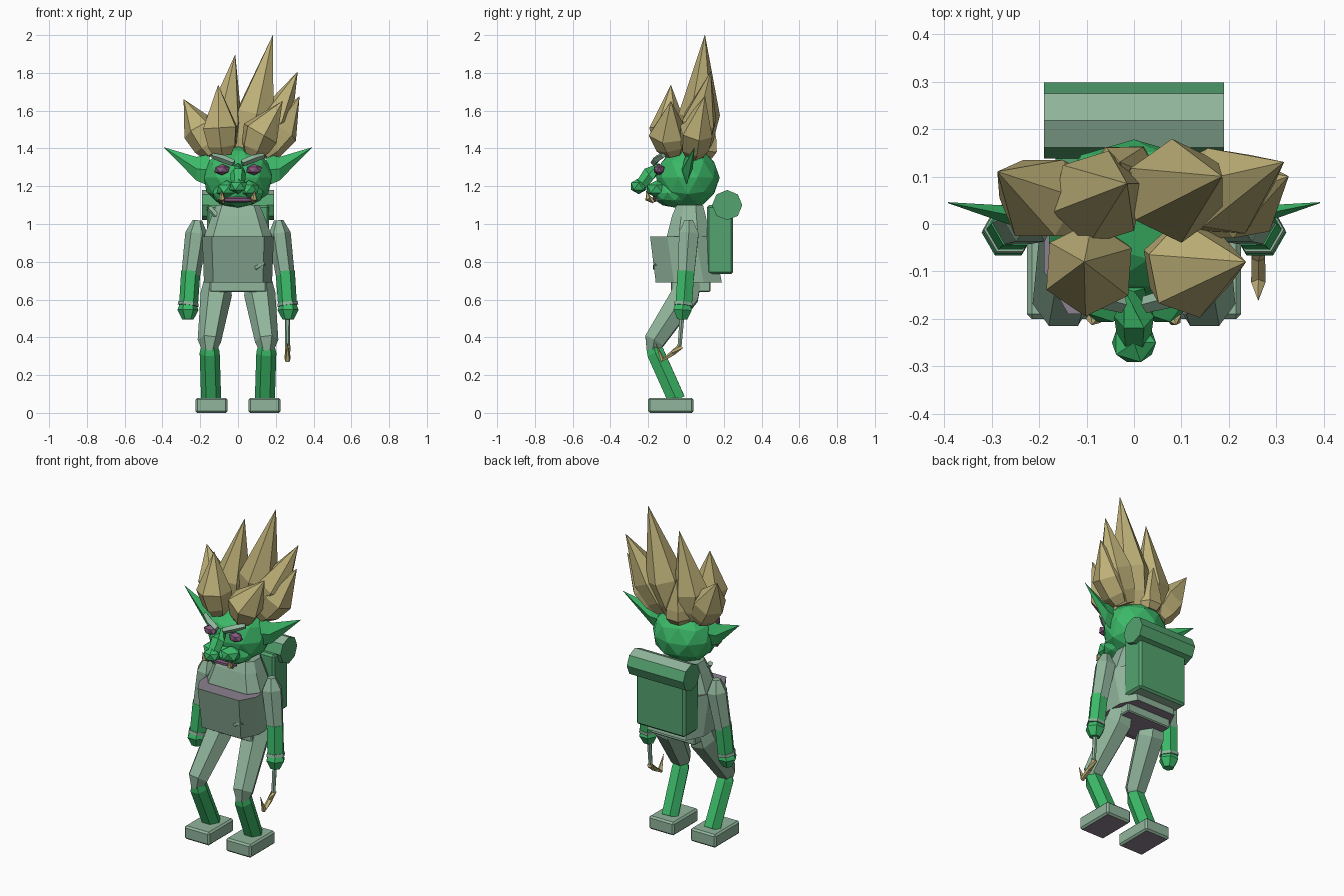
import bpy, bmesh, math
from mathutils import Vector, Matrix

if "Cube" in bpy.data.objects:
    bpy.data.objects.remove(bpy.data.objects["Cube"])


def material(name, col):
    m = bpy.data.materials.new(name)
    m.diffuse_color = (*col, 1)
    m.use_nodes = True
    m.node_tree.nodes["Principled BSDF"].inputs["Base Color"].default_value = m.diffuse_color
    return m


SKIN = material("skin green", (0.045, 0.49, 0.14))
CLOTH = material("cloth sage", (0.28, 0.46, 0.33))
APRON = material("apron sage", (0.23, 0.37, 0.27))
PACK = material("pack green", (0.09, 0.37, 0.16))
HAIR = material("straw", (0.52, 0.44, 0.19))
DARK = material("grey lilac", (0.26, 0.22, 0.27))
EYE = material("plum", (0.24, 0.10, 0.21))


def finish(name, bm, *mats):
    bmesh.ops.remove_doubles(bm, verts=bm.verts, dist=1e-5)
    bmesh.ops.recalc_face_normals(bm, faces=bm.faces)
    me = bpy.data.meshes.new(name)
    bm.to_mesh(me)
    bm.free()
    for m in mats:
        me.materials.append(m)
    ob = bpy.data.objects.new(name, me)
    bpy.context.collection.objects.link(ob)
    return ob


def skin_rings(bm, rings):
    n = len(rings[0])
    vs = [[bm.verts.new(p) for p in r] for r in rings]
    for a, b in zip(vs, vs[1:]):
        for i in range(n):
            bm.faces.new((a[i], a[(i + 1) % n], b[(i + 1) % n], b[i]))
    bm.faces.new(vs[0])
    bm.faces.new(vs[-1])


def tube(name, path, mat, n=6, turn=0.0):
    """Faceted tube through (x, y, z, radius) stations."""
    pts = [Vector(p[:3]) for p in path]
    rings = []
    for i, p in enumerate(pts):
        d = (pts[min(i + 1, len(pts) - 1)] - pts[max(i - 1, 0)]).normalized()
        ref = Vector((0, 1, 0)) if abs(d.y) < 0.8 else Vector((1, 0, 0))
        u = d.cross(ref).normalized()
        w = d.cross(u)
        r = max(path[i][3], 0.0005)
        rings.append([p + r * (math.cos(turn + k * math.tau / n) * u + math.sin(turn + k * math.tau / n) * w)
                      for k in range(n)])
    bm = bmesh.new()
    skin_rings(bm, rings)
    return finish(name, bm, mat)


def ball(name, loc, scale, mat, sub=1):
    bm = bmesh.new()
    bmesh.ops.create_icosphere(bm, subdivisions=sub, radius=1,
                               matrix=Matrix.Translation(loc) @ Matrix.Diagonal((*scale, 1)))
    return finish(name, bm, mat)


def box(name, lo, hi, bevel, *mats):
    bm = bmesh.new()
    lo, hi = Vector(lo), Vector(hi)
    bmesh.ops.create_cube(bm, size=1, matrix=Matrix.Translation((lo + hi) / 2) @ Matrix.Diagonal((*(hi - lo), 1)))
    bmesh.ops.bevel(bm, geom=bm.edges[:], offset=bevel, segments=1, affect='EDGES')
    ob = finish(name, bm, *mats)
    if len(mats) > 1:  # second colour underneath
        for p in ob.data.polygons:
            p.material_index = int(p.normal.z < -0.9)
    return ob


def octagons(name, levels, *mats):
    """Chamfered-rectangle loft through (z, half_x, y_front, y_back)."""
    rings = []
    for z, hx, y0, y1 in levels:
        c, hy, cy = 0.45, (y1 - y0) / 2, (y0 + y1) / 2
        prof = [(1, -c), (1, c), (1 - c * .6, 1), (c * .6 - 1, 1), (-1, c), (-1, -c), (c * .6 - 1, -1), (1 - c * .6, -1)]
        rings.append([(hx * a, cy + hy * b, z) for a, b in prof])
    bm = bmesh.new()
    skin_rings(bm, rings)
    return finish(name, bm, *mats)


# Torso: tapered chest, flared tunic with a ledge, pelvis block
octagons("chest", [(0.90, 0.18, -0.10, 0.13), (0.94, 0.178, -0.10, 0.125), (1.04, 0.14, -0.075, 0.105),
                   (1.10, 0.115, -0.05, 0.09)], CLOTH)
tunic = octagons("tunic", [(0.69, 0.18, -0.16, 0.19), (0.935, 0.19, -0.19, 0.14)], CLOTH, APRON, DARK)
for p in tunic.data.polygons:  # darker front panels, grey rim
    p.material_index = 2 if abs(p.normal.z) > 0.9 else int(p.normal.y < -0.2)
box("pelvis", (-0.15, -0.08, 0.64), (0.15, 0.13, 0.71), 0.006, CLOTH, DARK)
tube("belt_peg", [(0.09, -0.165, 0.765, 0.012), (0.135, -0.155, 0.795, 0.018)], CLOTH)
tube("shoulder_peg", [(-.10, -.05, 1.03, .016), (-.15, -.02, 1.085, .016)], CLOTH, 5)

# Backpack and bedroll
box("backpack", (-0.165, 0.11, 0.735), (0.165, 0.25, 1.10), 0.012, PACK, CLOTH)
roll = tube("bedroll", [(-0.19, 0.218, 1.10, 0.08), (0.19, 0.218, 1.10, 0.08)], PACK, 8)
roll.data.materials.append(CLOTH)
for p in roll.data.polygons:
    p.material_index = int(p.normal.z > 0.8)

# Limbs, mirrored
for s, side in ((1, "right"), (-1, "left")):
    tube(side + "_thigh", [(s * .11, .02, .70, .07), (s * .115, .0, .63, .083), (s * .152, -.168, .38, .062),
                           (s * .152, -.178, .325, .035)], CLOTH)
    tube(side + "_shin", [(s * .15, -.172, .36, .042), (s * .15, -.162, .32, .053), (s * .142, -.05, .07, .053)], SKIN)
    box(side + "_shoe", (s * .14 - .085, -.20, 0), (s * .14 + .085, .04, .08), .01, CLOTH, DARK)
    tube(side + "_upper_arm", [(s * .215, .015, 1.02, .025), (s * .219, .015, .95, .06),
                               (s * .25, .0, .73, .05)], CLOTH)
    tube(side + "_forearm", [(s * .25, .0, .75, .051), (s * .262, -.012, .57, .05)], SKIN)
    tube(side + "_cuff", [(s * .262, -.012, .585, .054), (s * .264, -.014, .568, .056)], CLOTH)
    tube(side + "_hand", [(s * .264, -.015, .575, .045), (s * .265, -.018, .545, .056),
                          (s * .265, -.02, .495, .03)], SKIN)

# Hooked tool in one hand
tube("hook_handle", [(.262, -.02, .52, .014), (.262, -.035, .34, .012)], CLOTH)
tube("hook", [(.262, -.025, .355, .016), (.262, -.07, .315, .015), (.262, -.125, .28, .016),
              (.262, -.16, .37, .001)], HAIR, 5)

# Head, jaw, nose and mouth
ball("head", (0, .01, 1.245), (.188, .168, .165), SKIN, 2)
ball("jaw", (0, -.06, 1.165), (.14, .125, .078), SKIN, 2)
tube("nose_bridge", [(0, -.13, 1.30, .025), (0, -.195, 1.265, .042), (0, -.235, 1.21, .036)], SKIN)
ball("nose_tip", (0, -.25, 1.20), (.052, .048, .042), SKIN)
tube("mouth", [(-.10, -.155, 1.128, .008), (-.045, -.175, 1.128, .014), (.045, -.175, 1.128, .014),
               (.10, -.155, 1.128, .008)], EYE)
for s, side in ((1, "right"), (-1, "left")):
    ball(side + "_jowl", (s * .06, -.155, 1.185), (.06, .06, .046), SKIN)
    ball(side + "_eye", (s * .085, -.142, 1.288), (.046, .032, .03), EYE)
    tube(side + "_brow", [(s * .022, -.17, 1.322, .018), (s * .08, -.155, 1.345, .021),
                          (s * .135, -.12, 1.362, .014)], CLOTH, 4)
    tube(side + "_tusk", [(s * .08, -.17, 1.12, .015), (s * .085, -.20, 1.135, .017),
                          (s * .088, -.212, 1.178, .001)], HAIR, 5)
    # Ear: thin leaf running out to a point
    bm = bmesh.new()
    sections = [(.15, .0, 1.37, 1.20, .026), (.22, .01, 1.355, 1.23, .026), (.392, .045, 1.406, 1.404, .001)]
    skin_rings(bm, [[(s * x, y - t, (a + b) / 2), (s * x, y, a), (s * x, y + t, (a + b) / 2), (s * x, y, b)]
                    for x, y, a, b, t in sections])
    finish(side + "_ear", bm, SKIN)

# Hair tufts: base, widest point with radius, tip
tufts = [
    ((-.13, .04, 1.37), (-.20, .055, 1.50, .095), (-.287, .11, 1.66)),
    ((-.07, .05, 1.37), (-.075, .055, 1.54, .102), (-.015, .085, 1.895)),
    ((.03, .06, 1.37), (.09, .07, 1.58, .11), (.185, .10, 2.0)),
    ((.10, .05, 1.37), (.195, .07, 1.55, .098), (.315, .13, 1.805)),
    ((.13, .04, 1.37), (.23, .055, 1.49, .092), (.325, .10, 1.675)),
    ((-.08, -.07, 1.37), (-.095, -.095, 1.51, .10), (-.105, -.08, 1.735)),
    ((.08, -.07, 1.37), (.118, -.095, 1.48, .105), (.235, -.08, 1.65)),
    ((-.02, .09, 1.35), (-.02, .095, 1.45, .078), (-.03, .13, 1.62)),
]
for i, (b, m, t) in enumerate(tufts):
    low = Vector(b).lerp(Vector(m[:3]), 0.35)
    tube(f"hair_tuft_{i + 1}", [(*b, .055), (*low, .082), m, (*t, .001)], HAIR, 6, 0.3 * i)
